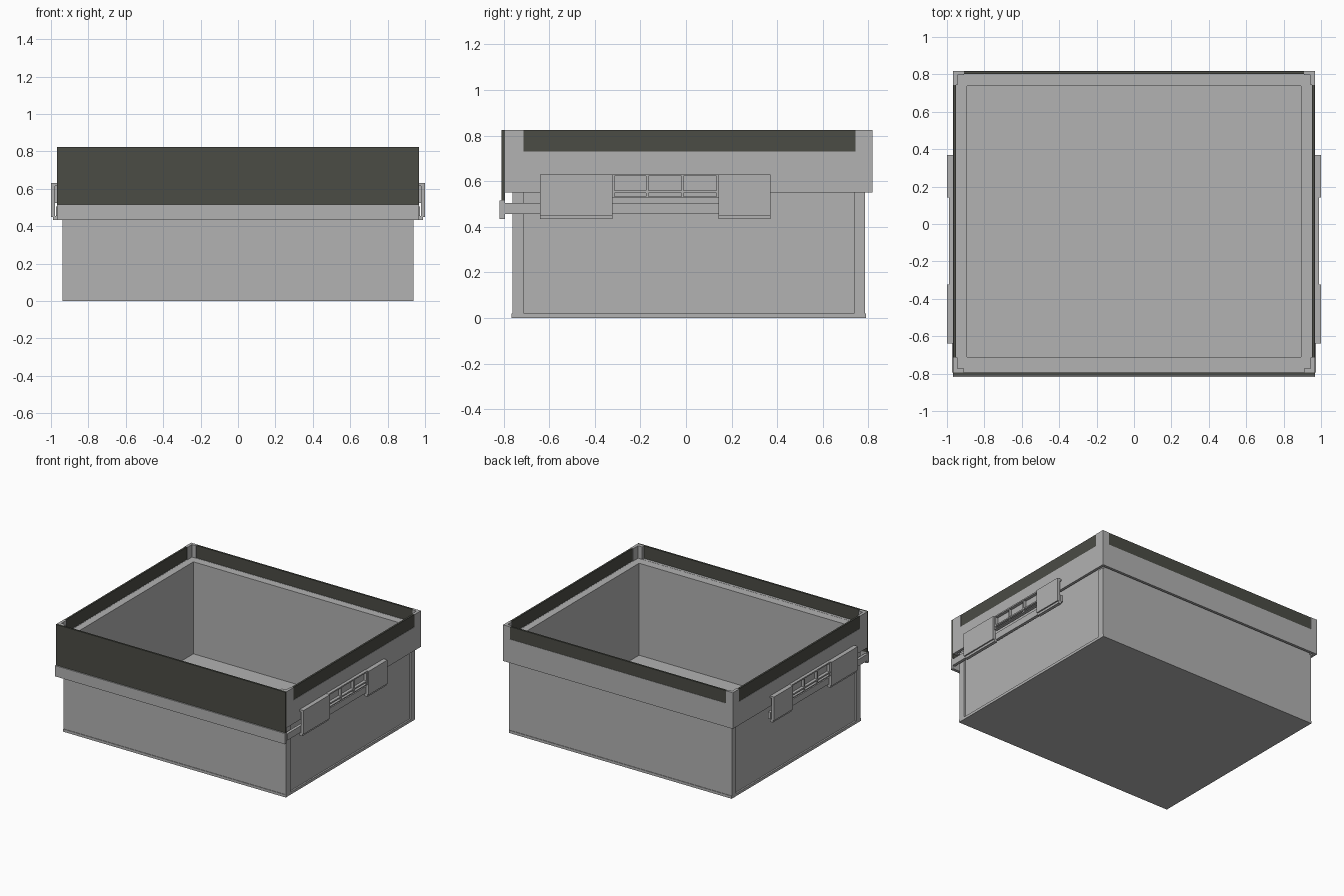
import bpy
import bmesh

if "Cube" in bpy.data.objects:
    bpy.data.objects.remove(bpy.data.objects["Cube"], do_unlink=True)


def material(name, rgb):
    mat = bpy.data.materials.new(name)
    mat.use_nodes = True
    mat.diffuse_color = (*rgb, 1)
    mat.node_tree.nodes["Principled BSDF"].inputs["Base Color"].default_value = (*rgb, 1)
    return mat


GREY = material("light grey plastic", (0.445, 0.445, 0.445))
DARK = material("charcoal panel", (0.07, 0.072, 0.06))


def make(name, bm, mat):
    bmesh.ops.recalc_face_normals(bm, faces=bm.faces)
    mesh = bpy.data.meshes.new(name)
    bm.to_mesh(mesh)
    bm.free()
    mesh.materials.append(mat)
    obj = bpy.data.objects.new(name, mesh)
    bpy.context.collection.objects.link(obj)
    return obj


def add_box(bm, x, y, z):
    verts = bmesh.ops.create_cube(bm, size=1)["verts"]
    for v in verts:
        v.co = [(a + b) / 2 + c * (b - a) for c, (a, b) in zip(v.co, (x, y, z))]


def boxes(name, mat, parts, mirrored=False):
    bm = bmesh.new()
    for x, y, z in parts:
        add_box(bm, x, y, z)
        if mirrored:
            add_box(bm, (-x[1], -x[0]), y, z)
    return make(name, bm, mat)


def frame(name, mat, outer, inner, z):
    """Rectangular tube; outer and inner are (half width, front y, back y)."""
    bm = bmesh.new()
    loops = []
    for w, f, b in (outer, inner):
        for h in z:
            loops.append([bm.verts.new((px, py, h))
                          for px, py in ((-w, f), (w, f), (w, b), (-w, b))])
    lo_out, hi_out, lo_in, hi_in = loops
    for a, b in ((lo_out, hi_out), (hi_out, hi_in), (hi_in, lo_in), (lo_in, lo_out)):
        for i in range(4):
            j = (i + 1) % 4
            bm.faces.new((a[i], a[j], b[j], b[i]))
    return make(name, bm, mat)


TOP, LEDGE, SKIRT = 0.825, 0.73, 0.55
BODY_W, RIM_W = 0.938, 0.967
FRONT, BACK = -0.765, 0.79
RIM_FRONT, RIM_BACK = -0.795, 0.818
IN_W, IN_FRONT, IN_BACK = 0.892, -0.71, 0.738
inner = (IN_W, IN_FRONT, IN_BACK)

# Bin body: base, walls with slightly recessed sides, corner strips
boxes("base", GREY, [((-BODY_W, BODY_W), (FRONT, BACK), (0, 0.02)),
                     ((-IN_W, IN_W), (IN_FRONT, IN_BACK), (0.015, 0.03))])
frame("walls", GREY, (BODY_W - 0.012, FRONT + 0.004, BACK - 0.004), inner, (0.02, LEDGE))
boxes("corner_strips", GREY,
      [((IN_W, BODY_W), y, (0.02, SKIRT))
       for y in ((FRONT + 0.004, IN_FRONT), (IN_BACK, BACK - 0.004))], True)

# Upper collar, open underneath
frame("collar", GREY, (RIM_W, RIM_FRONT, RIM_BACK),
      (RIM_W - 0.02, RIM_FRONT + 0.02, RIM_BACK - 0.02), (SKIRT, LEDGE))
frame("collar_ledge", GREY, (RIM_W - 0.01, RIM_FRONT + 0.01, RIM_BACK - 0.01),
      inner, (LEDGE - 0.03, LEDGE - 0.001))

# L-shaped corner posts above the ledge
T = 0.022
boxes("corner_posts", GREY, [
    ((RIM_W - T, RIM_W), (RIM_FRONT, -0.713), (LEDGE, TOP)),
    ((RIM_W - T, RIM_W), (0.743, RIM_BACK), (LEDGE, TOP)),
    ((0.91, RIM_W - T), (RIM_FRONT, RIM_FRONT + T), (LEDGE, TOP)),
    ((0.91, RIM_W - T), (RIM_BACK - T, RIM_BACK), (LEDGE, TOP)),
], True)

# Dark rim panels and the tall front panel
boxes("side_rim_panels", DARK,
      [((RIM_W - 0.016, RIM_W - 0.002), (-0.713, 0.743), (LEDGE, TOP))], True)
boxes("back_rim_panel", DARK,
      [((-0.91, 0.91), (RIM_BACK - 0.016, RIM_BACK - 0.002), (LEDGE, TOP))])
boxes("front_panel", DARK,
      [((-RIM_W, RIM_W), (-0.809, RIM_FRONT), (0.515, TOP))])

# Front lip holding the panel, with side arms reaching back
boxes("front_lip", GREY, [((-RIM_W, RIM_W), (-0.818, RIM_FRONT), (0.433, 0.515))])
boxes("side_arms", GREY, [((0.95, 0.972), (RIM_FRONT, 0.37), (0.455, 0.505))], True)

# Handles: two end plates with hooked feet and a slotted grip between
plates = ((-0.64, -0.323), (0.143, 0.37))
parts = []
for y in plates:
    parts.append(((0.978, 1.0), y, (0.45, 0.63)))
    parts.append(((0.966, 0.99), y, (0.433, 0.455)))
    parts.append(((0.965, 0.98), y, (0.615, 0.63)))
boxes("handle_plates", GREY, parts, True)

grip = (plates[0][1], plates[1][0])
bars = [((0.965, 0.99), grip, z) for z in ((0.622, 0.632), (0.548, 0.558), (0.525, 0.533))]
bars += [((0.965, 0.988), (y - 0.005, y + 0.005), (0.525, 0.63))
         for y in (grip[0] + 0.005, -0.17, -0.015, grip[1] - 0.005)]
boxes("handle_grips", GREY, bars, True)
